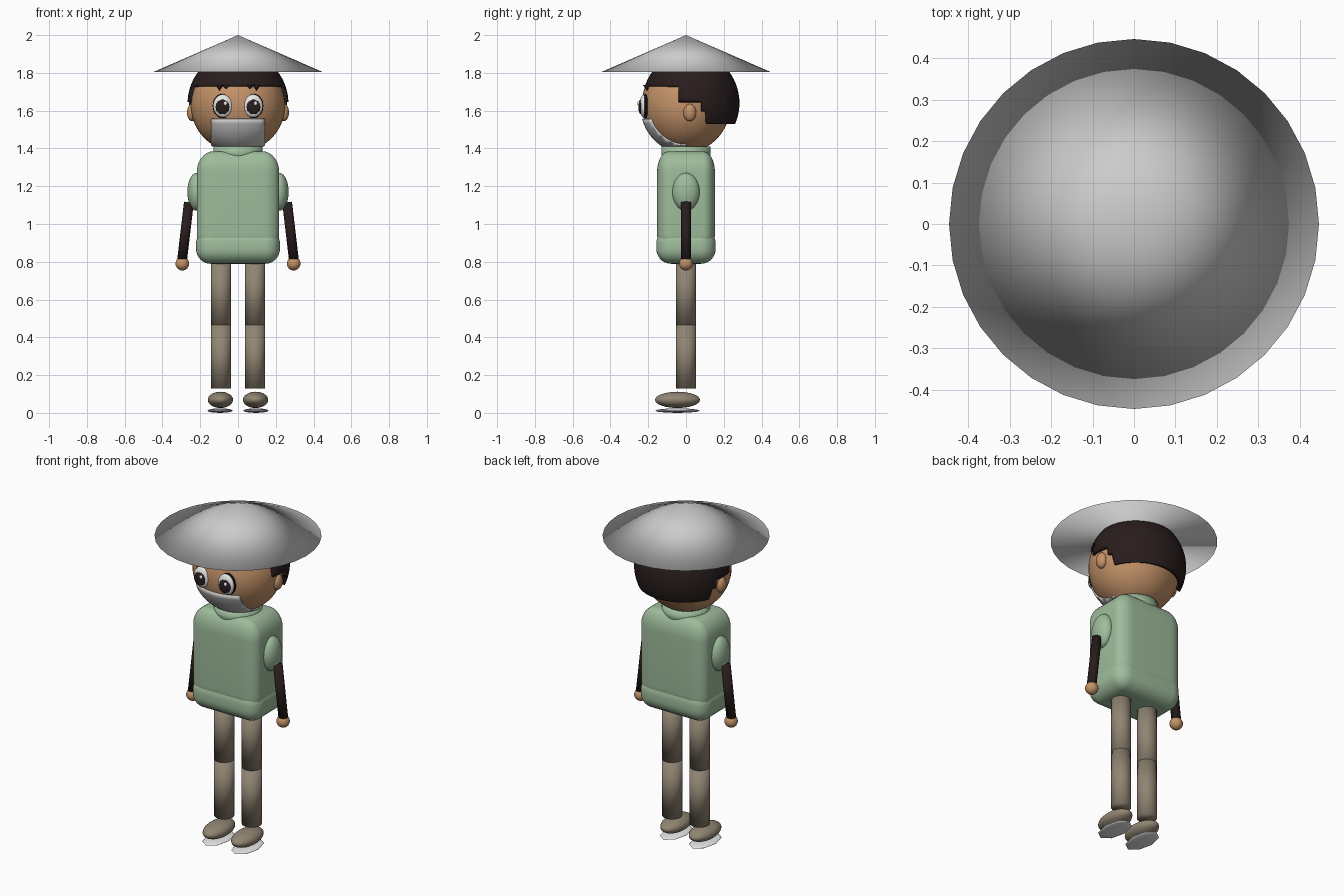
import bpy, bmesh
from math import pi, atan2
from mathutils import Vector

cube = bpy.data.objects.get("Cube")
if cube:
    bpy.data.objects.remove(cube, do_unlink=True)


def material(name, r, g, b):
    m = bpy.data.materials.new(name)
    m.use_nodes = True
    m.diffuse_color = (r, g, b, 1)
    m.node_tree.nodes["Principled BSDF"].inputs["Base Color"].default_value = (r, g, b, 1)
    return m


SKIN = material("skin", 0.55, 0.29, 0.14)
GREEN = material("soft green", 0.34, 0.50, 0.33)
TROUSER = material("taupe", 0.28, 0.235, 0.17)
DARK = material("dark brown", 0.022, 0.012, 0.012)
STRAW = material("pale grey", 0.6, 0.6, 0.6)
WHITE = material("white", 0.8, 0.8, 0.8)
BLACK = material("black", 0.004, 0.004, 0.004)


def finish(name, mat):
    ob = bpy.context.object
    ob.name = name
    ob.data.materials.append(mat)
    bpy.ops.object.shade_smooth()
    return ob


def ellipsoid(name, mat, loc, size, seg=32, rings=16):
    bpy.ops.mesh.primitive_uv_sphere_add(segments=seg, ring_count=rings, location=loc)
    bpy.context.object.scale = size
    return finish(name, mat)


def rod(name, mat, a, b, r):
    a, b = Vector(a), Vector(b)
    d = b - a
    bpy.ops.mesh.primitive_cylinder_add(vertices=32, radius=r, depth=d.length, location=(a + b) / 2)
    bpy.context.object.rotation_euler = (0, atan2(d.x, d.z), 0)
    return finish(name, mat)


def rounded_box(name, mat, loc, size, width, stretch=False):
    # stretch=True rounds a unit cube first, so the rounding follows its proportions
    bpy.ops.mesh.primitive_cube_add(size=1, location=loc)
    ob = finish(name, mat)
    if stretch:
        ob.scale = size
    else:
        for v in ob.data.vertices:
            v.co = [c * s for c, s in zip(v.co, size)]
    mod = ob.modifiers.new("round", "BEVEL")
    mod.width, mod.segments = width, 8
    return ob


def shell(name, mat, loc, size, cuts, keep, thickness):
    # ellipsoid cut along axis planes, keeping only the faces chosen by a rule
    ob = ellipsoid(name, mat, (0, 0, 0), (1, 1, 1), 48, 32)
    bm = bmesh.new()
    bm.from_mesh(ob.data)
    for v in bm.verts:
        v.co = Vector(c * s + l for c, s, l in zip(v.co, size, loc))
    for axis, value in cuts:
        normal = Vector((0, 0, 0))
        normal[axis] = 1
        bmesh.ops.bisect_plane(bm, geom=bm.verts[:] + bm.edges[:] + bm.faces[:],
                               plane_co=normal * value, plane_no=normal)
    lost = [f for f in bm.faces if not keep(f.calc_center_median())]
    bmesh.ops.delete(bm, geom=lost, context="FACES")
    bm.to_mesh(ob.data)
    bm.free()
    mod = ob.modifiers.new("thickness", "SOLIDIFY")
    mod.thickness, mod.offset = thickness, -1
    return ob


# Hat
bpy.ops.mesh.primitive_cone_add(vertices=32, radius1=0.447, depth=0.195, location=(0, 0, 1.9025))
finish("cone_hat", STRAW)

# Head, hair and face mask
ellipsoid("head", SKIN, (0, 0, 1.63), (0.25, 0.235, 0.25), 48, 32)


def hair_rule(c):
    limit = 1.73
    for y, z in HAIR_STEPS:
        if c.y > y:
            limit = z
    return c.z > limit


HAIR_STEPS = [(-0.04, 1.645), (0.085, 1.595), (0.11, 1.53)]
hair_cuts = [(2, 1.73)] + [(1, y) for y, z in HAIR_STEPS] + [(2, z) for y, z in HAIR_STEPS]
shell("hair", DARK, (0, 0.025, 1.64), (0.267, 0.258, 0.27), hair_cuts, hair_rule, 0.025)
shell("face_mask", STRAW, (0, 0, 1.63), (0.258, 0.243, 0.258),
      [(0, -0.143), (0, 0.143), (2, 1.41), (2, 1.555)],
      lambda c: abs(c.x) < 0.143 and 1.41 < c.z < 1.555 and c.y < 0, 0.012)
ellipsoid("mouth", BLACK, (0.005, -0.07, 1.39), (0.008, 0.01, 0.008), 12, 8)

# Clothing on the trunk
rod("collar", GREEN, (0, 0, 1.34), (0, 0, 1.41), 0.13)
rounded_box("torso", GREEN, (0, 0, 1.112), (0.436, 0.306, 0.545), 0.2, True)
rounded_box("hips", GREEN, (0, 0, 0.882), (0.444, 0.314, 0.185), 0.078)

# Mirrored parts
for side, s in (("left", 1), ("right", -1)):
    ellipsoid(side + "_ear", SKIN, (s * 0.243, 0.02, 1.59), (0.027, 0.034, 0.046))
    ellipsoid(side + "_eye_rim", BLACK, (s * 0.08, -0.213, 1.625), (0.054, 0.02, 0.065))
    ellipsoid(side + "_eye", WHITE, (s * 0.08, -0.224, 1.625), (0.05, 0.022, 0.06))
    ellipsoid(side + "_iris", DARK, (s * 0.082, -0.24, 1.62), (0.036, 0.012, 0.039))
    ellipsoid(side + "_eye_glint", WHITE, (s * 0.08 + 0.013, -0.25, 1.638), (0.01, 0.008, 0.011), 16, 8)
    for k in (-1, 1):
        bpy.ops.mesh.primitive_cone_add(vertices=4, radius1=0.02, depth=0.03,
                                        location=(s * 0.08 + k * 0.018, -0.207, 1.72), rotation=(pi, 0, 0))
        finish(side + "_fringe_tip", DARK)
    ellipsoid(side + "_sleeve", GREEN, (s * 0.22, 0, 1.17), (0.048, 0.072, 0.1))
    rod(side + "_arm", DARK, (s * 0.26, 0, 1.115), (s * 0.297, 0, 0.8), 0.026)
    ellipsoid(side + "_hand", SKIN, (s * 0.295, 0, 0.79), (0.036, 0.036, 0.036))
    rod(side + "_thigh", TROUSER, (s * 0.09, 0, 0.465), (s * 0.09, 0, 0.82), 0.054)
    rod(side + "_shin", TROUSER, (s * 0.09, 0, 0.13), (s * 0.09, 0, 0.465), 0.054)
    ellipsoid(side + "_shoe", TROUSER, (s * 0.093, -0.045, 0.069), (0.067, 0.119, 0.043))
    ellipsoid(side + "_sole", WHITE, (s * 0.095, -0.045, 0.012), (0.068, 0.119, 0.012), 8, 6)
